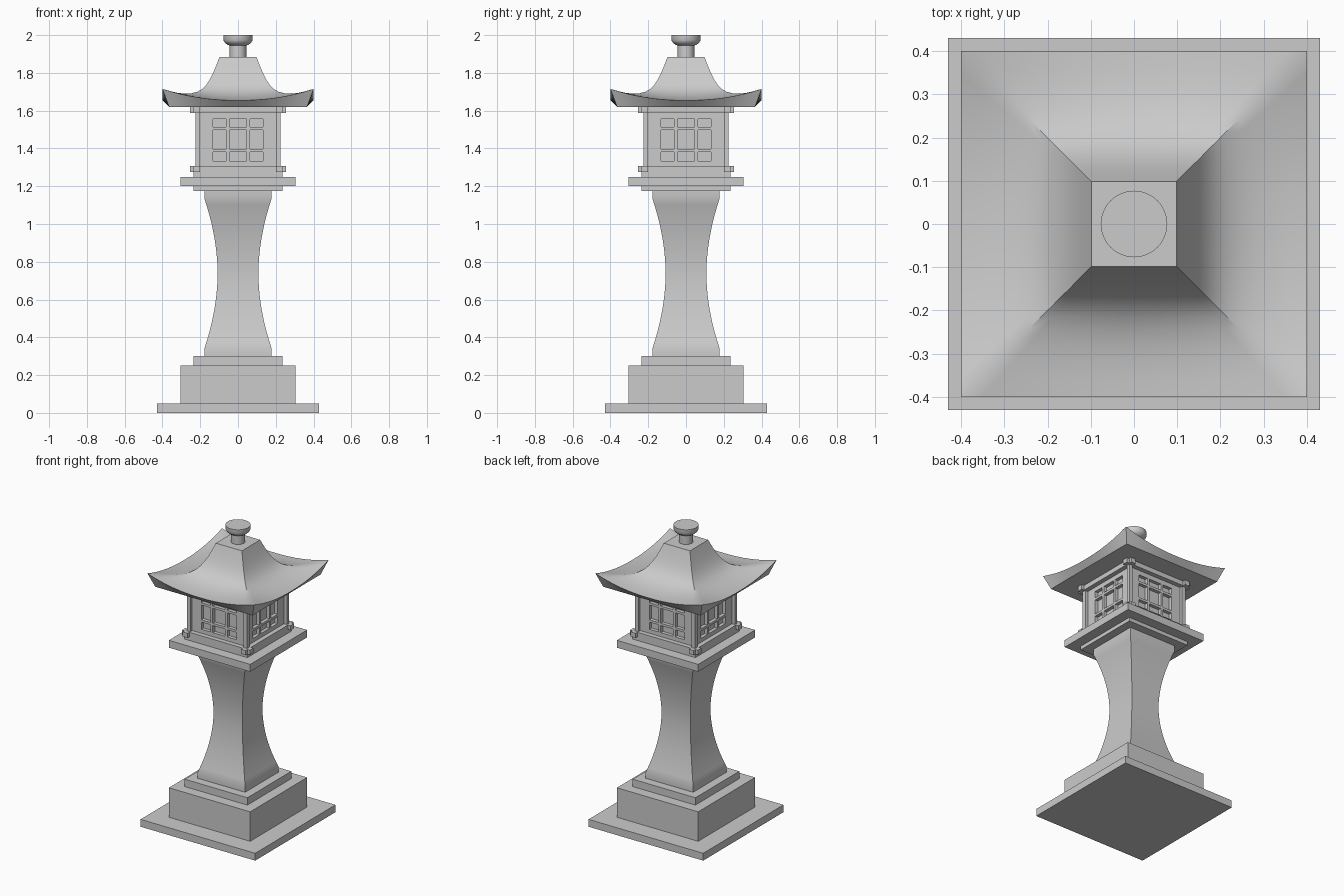
import bpy, bmesh, math

if "Cube" in bpy.data.objects:
    bpy.data.objects.remove(bpy.data.objects["Cube"])

def finish(name, bm, smooth=False):
    bmesh.ops.remove_doubles(bm, verts=bm.verts, dist=1e-5)
    bmesh.ops.recalc_face_normals(bm, faces=bm.faces)
    me = bpy.data.meshes.new(name)
    bm.to_mesh(me)
    bm.free()
    ob = bpy.data.objects.new(name, me)
    bpy.context.collection.objects.link(ob)
    if smooth:
        bpy.ops.object.select_all(action='DESELECT')
        bpy.context.view_layer.objects.active = ob
        ob.select_set(True)
        bpy.ops.object.shade_smooth_by_angle(angle=math.radians(30))
    return ob

def add_box(bm, x0, x1, y0, y1, z0, z1, turn=0):
    vs = bmesh.ops.create_cube(bm, size=1)['verts']
    c, s = [(1, 0), (0, 1), (-1, 0), (0, -1)][turn]
    for v in vs:
        x = x0 + (v.co.x + .5) * (x1 - x0)
        y = y0 + (v.co.y + .5) * (y1 - y0)
        v.co = (x * c - y * s, x * s + y * c, z0 + (v.co.z + .5) * (z1 - z0))

def slab(name, r, z0, z1):
    bm = bmesh.new()
    add_box(bm, -r, r, -r, r, z0, z1)
    return finish(name, bm)

def loft(bm, rings):
    # skin closed rings of points and cap both ends
    vs = [[bm.verts.new(p) for p in ring] for ring in rings]
    n = len(vs[0])
    for a, b in zip(vs, vs[1:]):
        for i in range(n):
            bm.faces.new((a[i], a[(i + 1) % n], b[(i + 1) % n], b[i]))
    bm.faces.new(vs[0])
    bm.faces.new(vs[-1])

def square_ring(r, z, lift=0, n=1):
    pts = []
    for c, s in [(1, 0), (0, 1), (-1, 0), (0, -1)]:
        for i in range(n):
            t = -1 + 2 * i / n
            x, y = r * t, -r
            pts.append((x * c - y * s, x * s + y * c, z + lift * abs(t) ** 2.2))
    return pts

# Stepped base and platform
slab("ground_slab", .43, 0, .05)
slab("base_block", .305, .05, .25)
slab("base_step", .235, .25, .30)
slab("platform_underside", .235, 1.175, 1.2)
slab("platform", .305, 1.2, 1.25)
slab("platform_step", .235, 1.25, 1.277)

# Waisted square column
bm = bmesh.new()
rings = [square_ring(.178, .30)]
for i in range(25):
    u = -1 + i / 12
    rings.append(square_ring(.108 + .07 * abs(u) ** 1.9, .738 + .397 * u))
rings.append(square_ring(.178, 1.175))
loft(bm, rings)
finish("column", bm, True)

# Lamp chamber: core, lattice windows, corner posts, crossing rails
slab("chamber_core", .182, 1.27, 1.63)
cols = [-.132, -.063, -.046, .046, .063, .132]
rows = [1.333, 1.381, 1.397, 1.497, 1.513, 1.557]
lattice, posts, rails = bmesh.new(), bmesh.new(), bmesh.new()
for k in range(4):
    for x0, x1 in [(-.203, cols[0]), (cols[1], cols[2]), (cols[3], cols[4]), (cols[5], .203)]:
        add_box(lattice, x0, x1, -.205, -.18, 1.27, 1.63, k)
    for z0, z1 in [(1.27, rows[0]), (rows[1], rows[2]), (rows[3], rows[4]), (rows[5], 1.63)]:
        for x0, x1 in zip(cols[::2], cols[1::2]):
            add_box(lattice, x0, x1, -.205, -.18, z0, z1, k)
    add_box(posts, .2, .226, -.226, -.2, 1.27, 1.63, k)
    for z0, z1 in [(1.275, 1.306), (1.588, 1.62)]:
        add_box(rails, -.255, .255, -.236, -.2, z0, z1, k)
finish("window_lattice", lattice)
finish("corner_posts", posts)
finish("chamber_rails", rails)

# Sweeping roof with upturned corners
bm = bmesh.new()
profile = [(.365, 1.62, 0), (.4, 1.655, .06), (.36, 1.657, .046), (.32, 1.661, .033),
           (.28, 1.669, .021), (.245, 1.68, .012), (.215, 1.695, .005), (.19, 1.713, .001),
           (.168, 1.737, 0), (.15, 1.764, 0), (.134, 1.795, 0), (.121, 1.825, 0),
           (.109, 1.855, 0), (.098, 1.885, 0)]
loft(bm, [square_ring(r, z, l, 16) for r, z, l in profile])
finish("roof", bm, True)

# Round finial
bm = bmesh.new()
loft(bm, [[(r * math.cos(a * math.tau / 32), r * math.sin(a * math.tau / 32), z) for a in range(32)]
          for r, z in [(.044, 1.88), (.044, 1.945), (.057, 1.95), (.07, 1.96), (.077, 1.973), (.077, 2.0)]])
finish("finial", bm, True)
